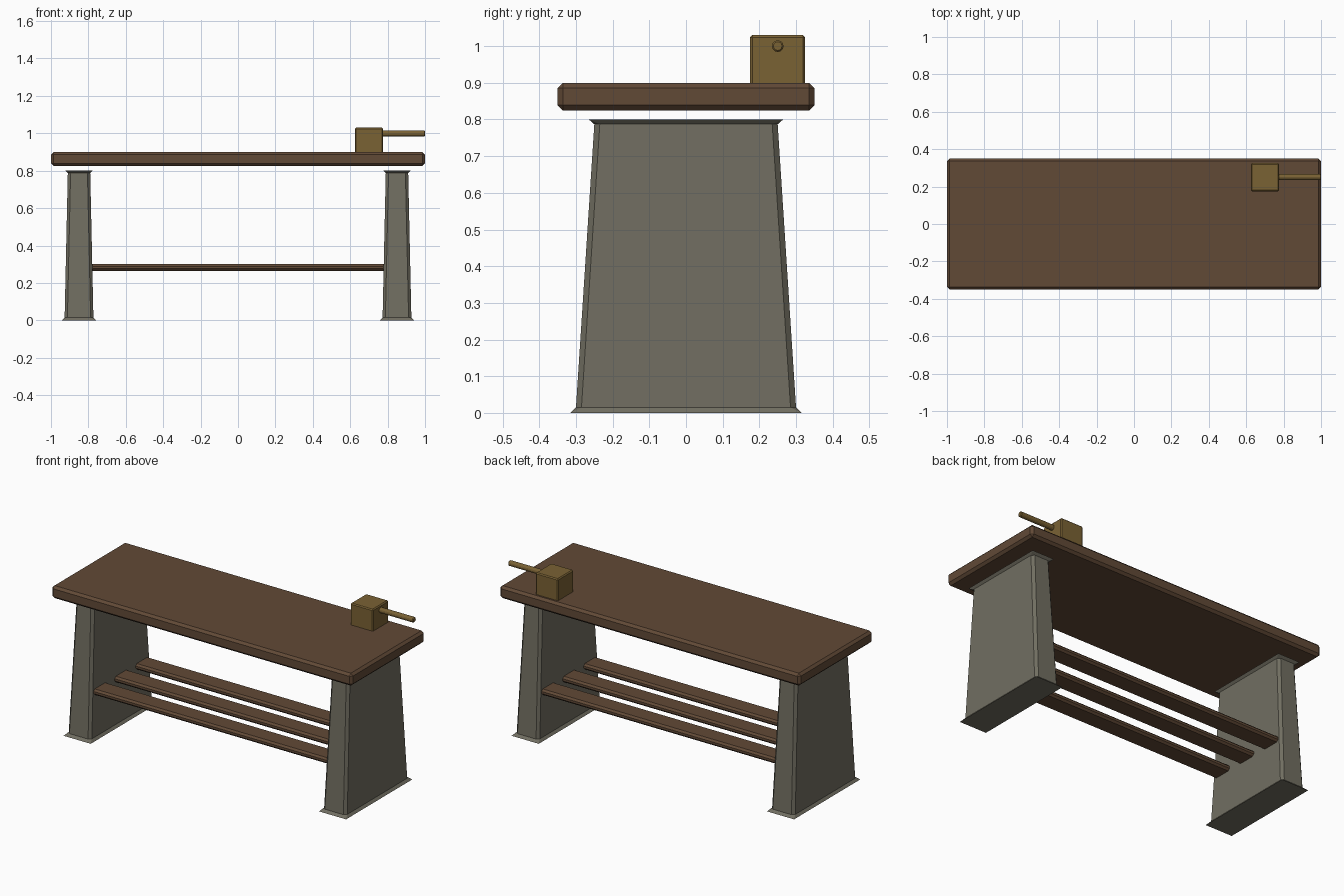
import bpy
import bmesh
from math import pi
from mathutils import Matrix

default = bpy.data.objects.get("Cube")
if default:
    bpy.data.objects.remove(default, do_unlink=True)


def material(name, rgb):
    mat = bpy.data.materials.new(name)
    mat.use_nodes = True
    mat.diffuse_color = (*rgb, 1)
    mat.node_tree.nodes["Principled BSDF"].inputs["Base Color"].default_value = (*rgb, 1)
    return mat


wood = material("dark wood", (0.12, 0.067, 0.037))
stone = material("grey stone", (0.165, 0.156, 0.12))
brass = material("aged brass", (0.195, 0.122, 0.034))


def finish(name, bm, mat):
    bmesh.ops.recalc_face_normals(bm, faces=bm.faces)
    mesh = bpy.data.meshes.new(name)
    bm.to_mesh(mesh)
    bm.free()
    mesh.materials.append(mat)
    obj = bpy.data.objects.new(name, mesh)
    bpy.context.collection.objects.link(obj)
    return obj


def chamfer(bm, edges, width):
    bmesh.ops.bevel(bm, geom=edges, offset=width, segments=1,
                    affect='EDGES', clamp_overlap=True)


def box(name, center, size, width, mat):
    bm = bmesh.new()
    bmesh.ops.create_cube(bm, size=1)
    bmesh.ops.scale(bm, vec=size, verts=bm.verts)
    bmesh.ops.translate(bm, vec=center, verts=bm.verts)
    chamfer(bm, bm.edges[:], width)
    return finish(name, bm, mat)


def leg(name, x):
    """Tapered pier with chamfered corners and a sharp flared rim at both ends."""
    bm = bmesh.new()
    cut = 0.015

    def ring(hx, hy, z, cut):
        pts = []
        for sx, sy in ((1, 1), (-1, 1), (-1, -1), (1, -1)):
            pair = [(sx * hx, sy * (hy - cut)), (sx * (hx - cut), sy * hy)]
            pts += pair if sx * sy > 0 else pair[::-1]
        return [bm.verts.new((x + px, py, z)) for px, py in pts]

    rings = [ring(0.09, 0.315, 0, 0), ring(0.077, 0.3, 0.015, cut),
             ring(0.06, 0.25, 0.787, cut), ring(0.073, 0.265, 0.8, 0)]
    for low, high in zip(rings, rings[1:]):
        for i in range(8):
            j = (i + 1) % 8
            bm.faces.new((low[i], low[j], high[j], high[i]))
    bm.faces.new(rings[0])
    bm.faces.new(rings[-1])
    # Rim corners collapse to single points
    bmesh.ops.remove_doubles(bm, verts=bm.verts, dist=0.0001)
    return finish(name, bm, stone)


# Bench top
box("table_top", (0, 0, 0.8625), (2, 0.7, 0.075), 0.014, wood)

# Supports
for side, x in (("left", 0.85), ("right", -0.85)):
    leg(side + "_leg", x)

# Lower shelf slats
for label, y in (("front", -0.2), ("middle", 0), ("back", 0.2)):
    box(label + "_slat", (0, y, 0.2825), (1.6, 0.12, 0.035), 0.011, wood)

# Vise block and its handle
box("vise_block", (0.7, 0.25, 0.955), (0.15, 0.15, 0.15), 0.006, brass)

bm = bmesh.new()
bmesh.ops.create_cone(bm, cap_ends=True, segments=12, radius1=0.016, radius2=0.016,
                      depth=0.3, matrix=Matrix.Translation((0.85, 0.25, 1)) @ Matrix.Rotation(pi / 2, 4, 'Y'))
rims = [e for e in bm.edges if any(len(f.verts) > 4 for f in e.link_faces)]
chamfer(bm, rims, 0.004)
finish("vise_handle", bm, brass)
